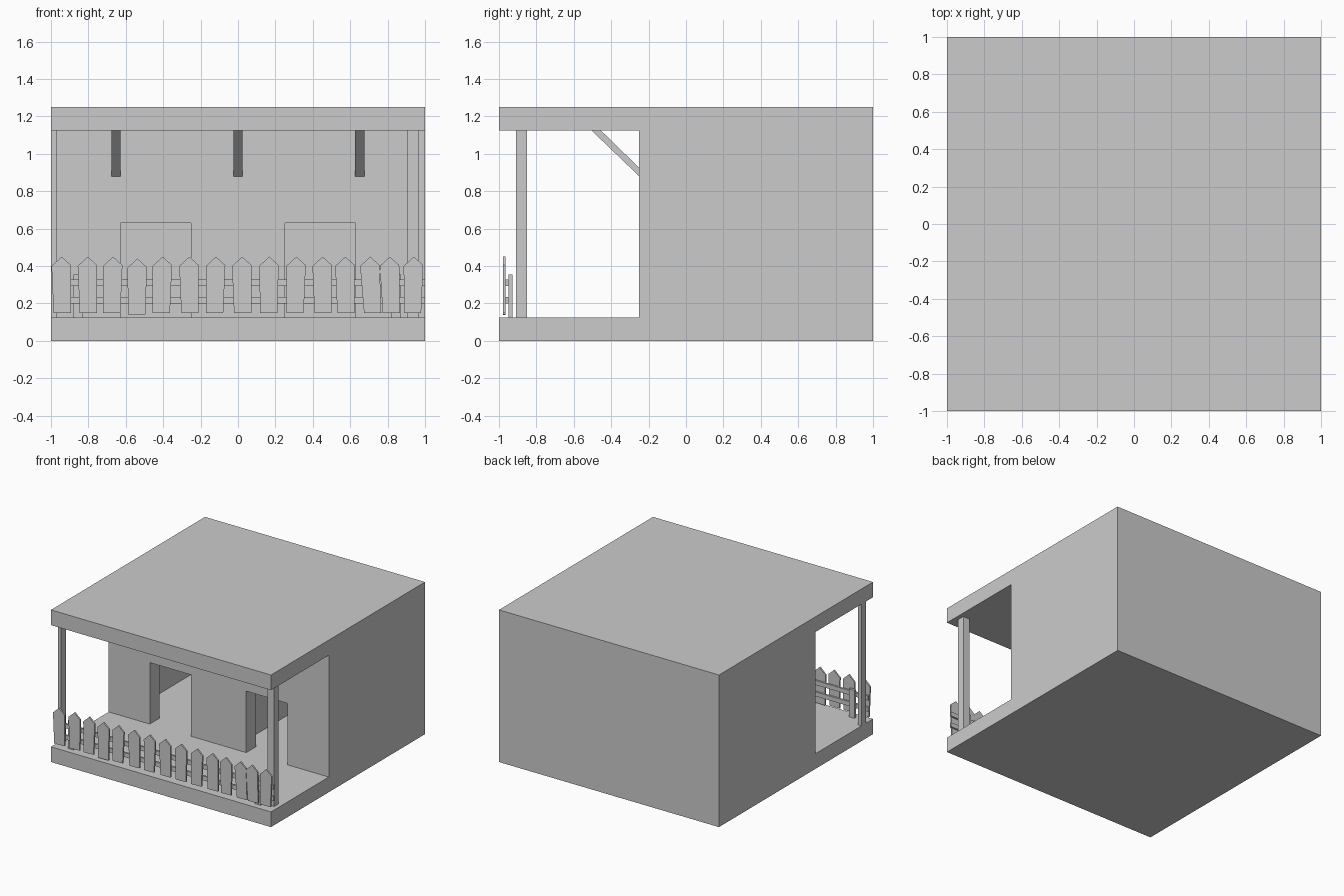
import bpy, bmesh
from mathutils import Vector

if "Cube" in bpy.data.objects:
    bpy.data.objects.remove(bpy.data.objects["Cube"])


def prism(name, profile, offset):
    """Extrude a flat outline (3D points) along an offset vector."""
    bm = bmesh.new()
    face = bm.faces.new([bm.verts.new(p) for p in profile])
    new = bmesh.ops.extrude_face_region(bm, geom=[face])["geom"]
    verts = [v for v in new if isinstance(v, bmesh.types.BMVert)]
    bmesh.ops.translate(bm, verts=verts, vec=Vector(offset))
    bmesh.ops.recalc_face_normals(bm, faces=bm.faces)
    mesh = bpy.data.meshes.new(name)
    bm.to_mesh(mesh)
    bm.free()
    obj = bpy.data.objects.new(name, mesh)
    bpy.context.collection.objects.link(obj)
    return obj


def box(name, x0, x1, y0, y1, z0, z1):
    outline = [(x0, y0, z0), (x1, y0, z0), (x1, y1, z0), (x0, y1, z0)]
    return prism(name, outline, (0, 0, z1 - z0))


def cut(obj, *bounds):
    """Subtract a box from an object."""
    cutter = box("cutter", *bounds)
    cutter.hide_render = True
    mod = obj.modifiers.new("cut", "BOOLEAN")
    mod.operation = "DIFFERENCE"
    mod.solver = "EXACT"
    mod.object = cutter
    bpy.context.view_layer.objects.active = obj
    bpy.ops.object.modifier_apply(modifier=mod.name)
    bpy.data.objects.remove(cutter)


FLOOR, CEIL = 0.125, 1.125

# House block with open porch, two rooms and two doorways
house = box("house_body", -1, 1, -1, 1, 0, 1.25)
cut(house, -1.1, 1.1, -1.1, -0.25, FLOOR, CEIL)
for s in (-1, 1):
    xs = sorted((s * 0.125, s * 0.875))
    cut(house, *xs, -0.125, 0.875, FLOOR, CEIL)
    xs = sorted((s * 0.25, s * 0.627))
    cut(house, *xs, -0.3, -0.1, FLOOR, 0.63)

# Porch posts
box("porch_post_left", -1, -0.97, -0.91, -0.85, FLOOR, CEIL)
box("porch_post_right", 0.905, 0.965, -0.91, -0.85, FLOOR, CEIL)

# Diagonal roof braces
for i, x in enumerate((-0.652, 0, 0.65)):
    prism(f"roof_brace_{i}",
          [(x - 0.025, y, z) for y, z in
           ((-0.25, 0.88), (-0.25, 0.925), (-0.455, CEIL), (-0.505, CEIL))],
          (0.05, 0, 0))

# Fence rails and their supports
for name, z in (("lower", 0.20), ("upper", 0.293)):
    box(f"fence_rail_{name}", -0.99, 1, -0.965, -0.95, z, z + 0.036)
for name, x in (("left", -0.855), ("right", 0.847)):
    box(f"fence_support_{name}", x - 0.025, x + 0.025, -0.95, -0.928, FLOOR, 0.355)

# Slightly uneven pointed pickets: peak x and lean of the foot
pickets = [(-0.945, 0.005), (-0.805, 0.005), (-0.67, -0.005), (-0.54, 0.0),
           (-0.405, -0.005), (-0.262, 0.005), (-0.12, -0.005), (0.02, 0.005),
           (0.165, 0.0), (0.31, -0.005), (0.45, 0.005), (0.572, 0.005),
           (0.705, 0.015), (0.81, 0.01), (0.938, -0.005)]
for i, (x, lean) in enumerate(pickets):
    drop = 0.01 if i == 3 else 0.0
    outline = [(x + lean - 0.046, 0.148), (x + lean + 0.046, 0.15),
               (x + 0.052, 0.405), (x + 0.002, 0.45), (x - 0.052, 0.4)]
    prism(f"fence_picket_{i}", [(px, -0.978, z - drop) for px, z in outline],
          (0, 0.013, 0))
